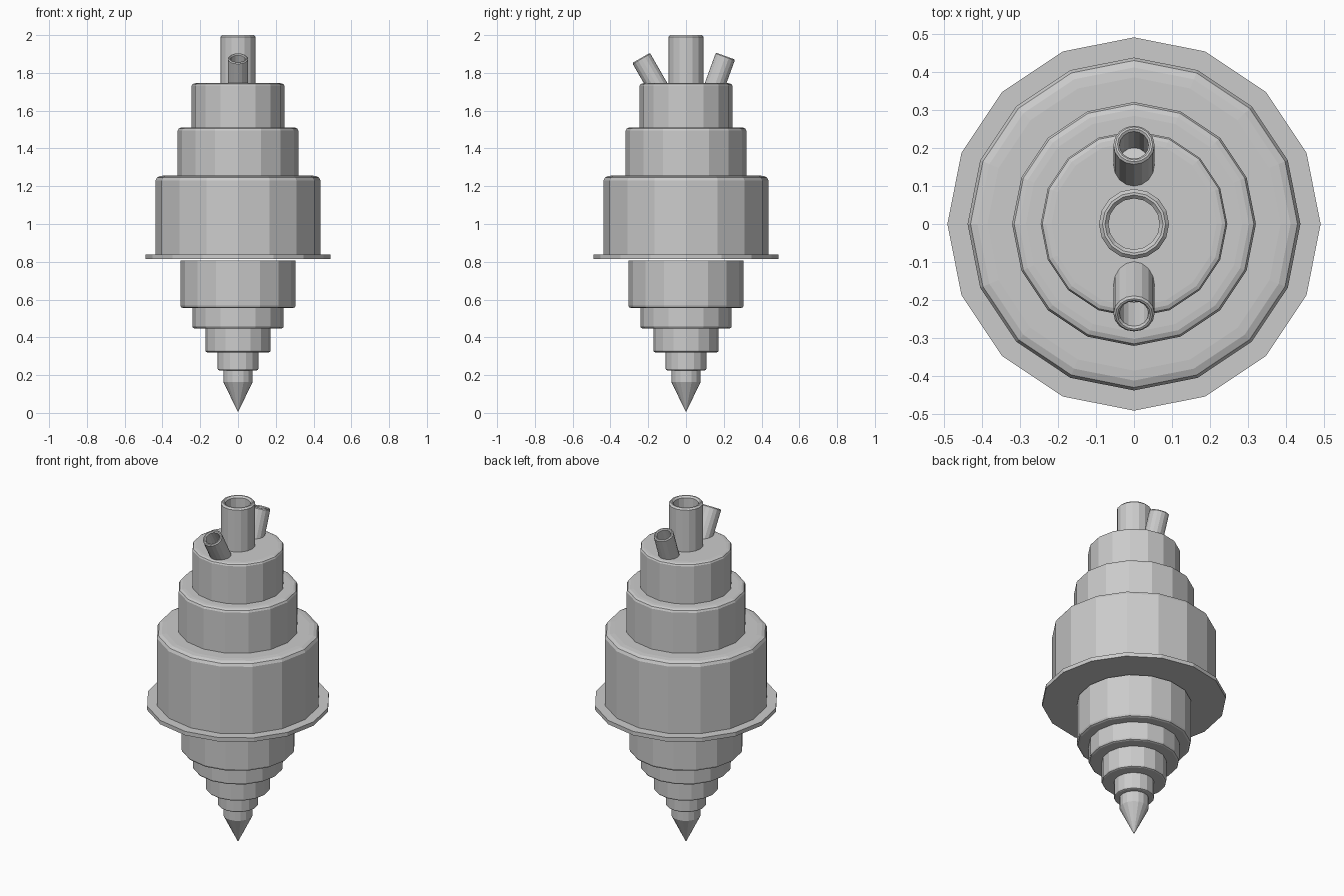
import bpy, math
from mathutils import Matrix, Vector

if "Cube" in bpy.data.objects:
    bpy.data.objects.remove(bpy.data.objects["Cube"])

SIDES = 16


def lathe(name, profile, sides=SIDES, matrix=None):
    """Spin (radius, z) points about z; radius 0 makes a pole."""
    verts, rings, faces = [], [], []
    for r, z in profile:
        n = 1 if r == 0 else sides
        rings.append(list(range(len(verts), len(verts) + n)))
        for i in range(n):
            a = 2 * math.pi * i / sides
            verts.append((r * math.cos(a), r * math.sin(a), z))
    for lo, hi in zip(rings, rings[1:]):
        for i in range(sides):
            j = (i + 1) % sides
            if len(lo) == 1:
                faces.append((lo[0], hi[j], hi[i]))
            elif len(hi) == 1:
                faces.append((lo[i], lo[j], hi[0]))
            else:
                faces.append((lo[i], lo[j], hi[j], hi[i]))
    mesh = bpy.data.meshes.new(name)
    mesh.from_pydata(verts, [], faces)
    obj = bpy.data.objects.new(name, mesh)
    bpy.context.collection.objects.link(obj)
    if matrix:
        obj.matrix_world = matrix
    return obj


def upper_tier(name, r, z0, z1, b):
    # drum with a softened top edge
    lathe(name, [(0, z0), (r, z0), (r, z1 - b), (r - 0.3 * b, z1 - 0.4 * b),
                 (r - b, z1 - 0.1 * b), (r - 2 * b, z1), (0, z1)])


def lower_tier(name, r, z0, z1, b=0.014):
    # drum with a softened bottom edge
    lathe(name, [(0, z0), (r - b, z0), (r - 0.3 * b, z0 + 0.3 * b),
                 (r, z0 + b), (r, z1), (0, z1)])


def pipe(name, r, inner, length, depth, matrix):
    # hollow pipe, mouth at local z = 0, running downwards
    b = 0.1 * r
    lathe(name, [(0, -length), (r, -length), (r, -b), (r - b, 0),
                 (inner + b, 0), (inner, -b), (inner, -depth), (0, -depth)],
          matrix=matrix)


# main body and upper tiers
upper_tier("main_body", 0.437, 0.835, 1.257, 0.026)
upper_tier("middle_tier", 0.32, 1.25, 1.512, 0.018)
upper_tier("top_tier", 0.245, 1.505, 1.746, 0.014)

# thin flange
lathe("flange", [(0, 0.816), (0.49, 0.816), (0.49, 0.839), (0, 0.839)])

# stepped lower tiers
for i, (r, z0, z1) in enumerate([(0.305, 0.555, 0.808), (0.242, 0.447, 0.56),
                                 (0.173, 0.321, 0.452), (0.108, 0.225, 0.326)]):
    lower_tier(f"lower_tier_{i + 1}", r, z0, z1, 0.014 - 0.002 * i)

# pointed tip
lathe("tip", [(0, 0.005), (0.078, 0.163), (0.078, 0.23), (0, 0.23)])

# centre pipe and two tilted pipes
pipe("centre_pipe", 0.092, 0.067, 0.27, 0.2, Matrix.Translation((0, 0, 2.0)))
for name, y, z, tilt in [("front_pipe", -0.238, 1.879, 30),
                         ("back_pipe", 0.209, 1.889, -20)]:
    m = Matrix.Translation(Vector((0, y, z))) @ Matrix.Rotation(math.radians(tilt), 4, 'X')
    pipe(name, 0.054, 0.038, 0.19, 0.13, m)
